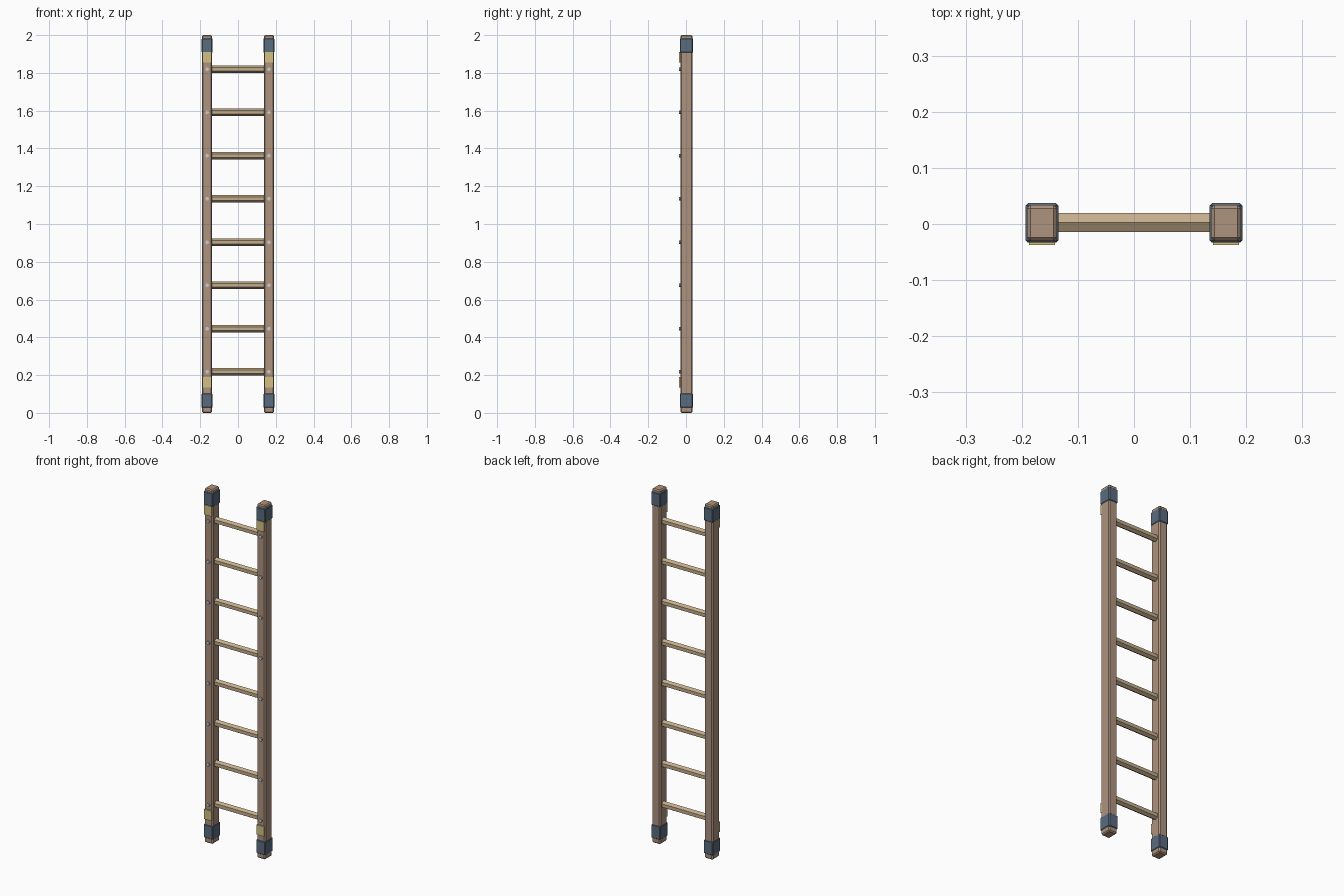
import bpy, bmesh
from math import radians, pi
from mathutils import Matrix

if "Cube" in bpy.data.objects:
    bpy.data.objects.remove(bpy.data.objects["Cube"])

RAIL_X, MID_Y = 0.164, 0.002


def material(name, rgb):
    m = bpy.data.materials.new(name)
    m.diffuse_color = (*rgb, 1)
    m.use_nodes = True
    m.node_tree.nodes["Principled BSDF"].inputs["Base Color"].default_value = m.diffuse_color
    return m


wood = material("rail_wood", (0.42, 0.29, 0.21))
pale = material("rung_wood", (0.55, 0.42, 0.26))
rubber = material("cap_rubber", (0.10, 0.15, 0.21))
yellow = material("label_yellow", (0.66, 0.53, 0.23))
steel = material("bolt_steel", (0.55, 0.56, 0.58))


def finish(bm, name, mat):
    me = bpy.data.meshes.new(name)
    bm.to_mesh(me)
    bm.free()
    me.materials.append(mat)
    ob = bpy.data.objects.new(name, me)
    bpy.context.collection.objects.link(ob)
    return ob


def box(name, centre, size, mat, bevel=0):
    bm = bmesh.new()
    bmesh.ops.create_cube(bm, size=1, matrix=Matrix.Translation(centre) @ Matrix.Diagonal((*size, 1)))
    if bevel:
        bmesh.ops.bevel(bm, geom=bm.edges[:], offset=bevel, segments=1, affect='EDGES', profile=0.5)
    return finish(bm, name, mat)


def rod(name, centre, radius, length, sides, axis, mat, turn=0):
    # cylinder laid along the x or y axis
    rot = Matrix.Rotation(pi / 2, 4, 'Y' if axis == 'X' else 'X')
    bm = bmesh.new()
    bmesh.ops.create_cone(bm, cap_ends=True, segments=sides, radius1=radius, radius2=radius, depth=length,
                          matrix=Matrix.Translation(centre) @ rot @ Matrix.Rotation(turn, 4, 'Z'))
    return finish(bm, name, mat)


rung_heights = [0.217 + 0.229 * i for i in range(8)]

for side, s in (("left", -1), ("right", 1)):
    x = s * RAIL_X
    # chamfered side rail
    box(f"{side}_rail", (x, MID_Y, 1.0), (0.053, 0.064, 2.0), wood, 0.006)
    # rubber sleeves and labels at both ends
    for end, cap_z, label_z in (("bottom", 0.065, 0.162), ("top", 1.945, 1.882)):
        box(f"{side}_{end}_cap", (x, MID_Y, cap_z), (0.058, 0.070, 0.077), rubber, 0.004)
        box(f"{side}_{end}_label", (x, -0.033, label_z), (0.046, 0.008, 0.056), yellow)
    # bolt head at each rung joint
    for i, z in enumerate(rung_heights):
        rod(f"{side}_bolt_{i + 1}", (x, -0.0325, z), 0.010, 0.008, 8, 'Y', steel, radians(22.5))

# hexagonal rungs, corner up
for i, z in enumerate(rung_heights):
    rod(f"rung_{i + 1}", (0, MID_Y + 0.001, z), 0.0195, 2 * RAIL_X, 6, 'X', pale, pi / 2)
